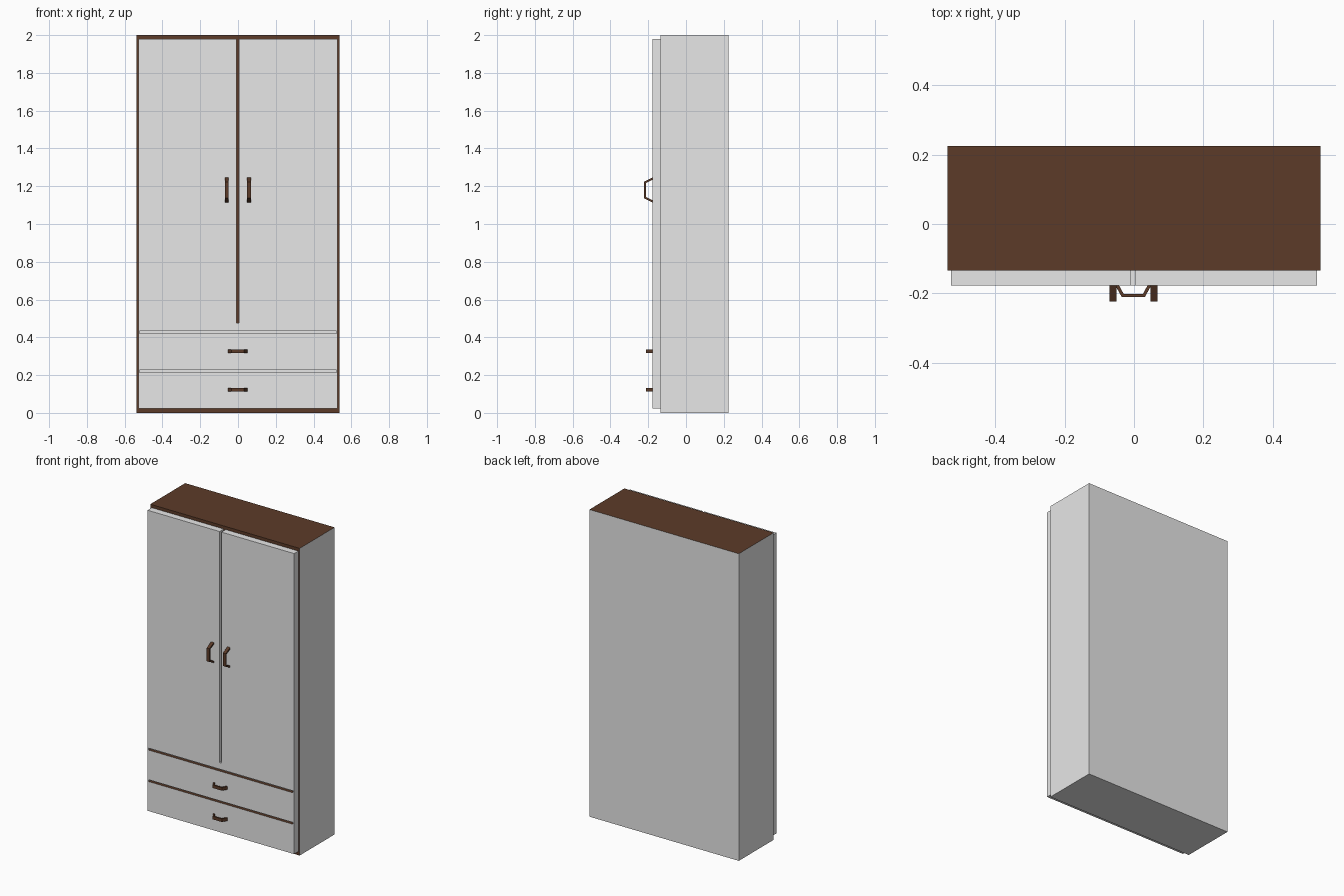
import bpy, bmesh
from mathutils import Vector

if "Cube" in bpy.data.objects:
    bpy.data.objects.remove(bpy.data.objects["Cube"])


def material(name, rgb):
    m = bpy.data.materials.new(name)
    m.diffuse_color = (*rgb, 1)
    m.use_nodes = True
    m.node_tree.nodes["Principled BSDF"].inputs["Base Color"].default_value = m.diffuse_color
    return m


GREY = material("pale_grey", (0.8, 0.8, 0.8))
BROWN = material("dark_brown", (0.107, 0.044, 0.022))


def finish(name, bm, is_brown):
    """Store the mesh; faces whose normal passes is_brown become brown."""
    bmesh.ops.recalc_face_normals(bm, faces=bm.faces)
    for f in bm.faces:
        f.normal_update()
        f.material_index = 1 if is_brown(f.normal) else 0
    me = bpy.data.meshes.new(name)
    bm.to_mesh(me)
    bm.free()
    me.materials.append(GREY)
    me.materials.append(BROWN)
    ob = bpy.data.objects.new(name, me)
    bpy.context.collection.objects.link(ob)
    return ob


def box(name, x, y, z, is_brown=lambda n: False):
    bm = bmesh.new()
    bmesh.ops.create_cube(bm, size=1)
    for v in bm.verts:
        v.co = Vector([(r[0] + r[1]) / 2 + c * (r[1] - r[0])
                       for r, c in zip((x, y, z), v.co)])
    return finish(name, bm, is_brown)


FRONT, CASE = -0.177, -0.134
W = 0.528
Y = (FRONT, CASE)

# Carcass: brown top and front edge, grey sides, back and base
box("carcass", (-0.538, 0.538), (CASE, 0.225), (0, 2),
    lambda n: n.z > 0.5 or n.y < -0.5)

# Drawer fronts, with brown walls along the grooves
box("lower_drawer", (-W, W), Y, (0.023, 0.215), lambda n: n.z > 0.5)
box("upper_drawer", (-W, W), Y, (0.227, 0.420), lambda n: abs(n.z) > 0.5)

# Doors and the rail joining them at the bottom
box("door_rail", (-W, W), Y, (0.433, 0.475), lambda n: n.z < -0.5)
box("left_door", (-W, -0.009), Y, (0.475, 1.980))
box("right_door", (0.005, W), Y, (0.475, 1.980))

# Groove floors, closed at both ends
for label, z in (("lower", (0.215, 0.227)), ("upper", (0.420, 0.433))):
    box(label + "_groove_floor", (-W, W), (FRONT + 0.02, CASE), z)
    for side, x in (("left", (-W, -W + 0.006)), ("right", (W - 0.006, W))):
        box(f"{label}_groove_{side}_end", x, Y, z)


def handle(name, half, flat, reach, thick, width, place):
    """Bent bar: a trapezoid strip profile extruded to the given width."""
    outer = [(-half, 0), (-flat, reach), (flat, reach), (half, 0)]
    inner = [(half - thick * 1.2, 0), (flat - thick * 0.6, reach - thick),
             (-flat + thick * 0.6, reach - thick), (-half + thick * 1.2, 0)]
    bm = bmesh.new()
    rings = [[bm.verts.new(place(a, FRONT - d, s * width / 2))
              for a, d in outer + inner] for s in (-1, 1)]
    for i in range(8):
        j = (i + 1) % 8
        bm.faces.new((rings[0][i], rings[0][j], rings[1][j], rings[1][i]))
    for r in rings:
        for i in range(3):
            bm.faces.new((r[i], r[i + 1], r[6 - i], r[7 - i]))
    return finish(name, bm, lambda n: True)


# Upright door handles
for side, cx in (("left", -0.060), ("right", 0.058)):
    handle(side + "_door_handle", 0.066, 0.043, 0.046, 0.010, 0.020,
           lambda a, y, w, cx=cx: (cx + w, y, 1.180 + a))

# Level drawer handles
for label, cz in (("lower", 0.122), ("upper", 0.326)):
    handle(label + "_drawer_handle", 0.052, 0.033, 0.034, 0.009, 0.020,
           lambda a, y, w, cz=cz: (a - 0.002, y, cz + w))
